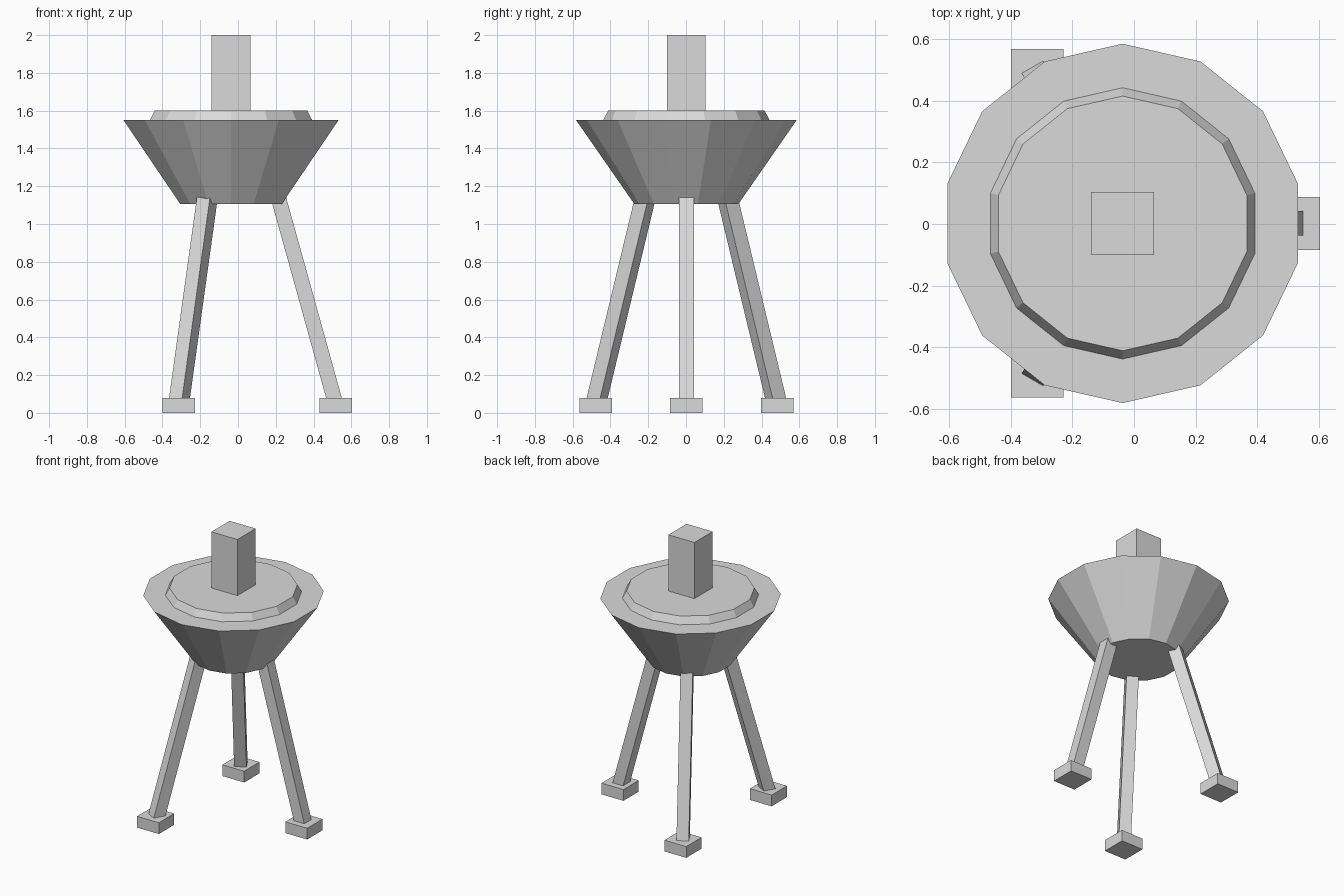
import bpy
from math import radians, pi, cos, sin
from mathutils import Vector, Matrix

if "Cube" in bpy.data.objects:
    bpy.data.objects.remove(bpy.data.objects["Cube"], do_unlink=True)

CX, CY = -0.037, 0.002   # axis of the body
SIDES = 14

grey = bpy.data.materials.new("light_grey")
grey.use_nodes = True
colour = (0.7, 0.7, 0.7, 1)
grey.diffuse_color = colour
grey.node_tree.nodes["Principled BSDF"].inputs["Base Color"].default_value = colour


def finish(name):
    obj = bpy.context.object
    obj.name = name
    obj.data.materials.append(grey)
    return obj


def frustum(name, r_low, r_high, z_low, z_high):
    bpy.ops.mesh.primitive_cone_add(
        vertices=SIDES, radius1=r_low, radius2=r_high, depth=z_high - z_low,
        location=(CX, CY, (z_low + z_high) / 2))
    return finish(name)


def box(name, centre, size):
    bpy.ops.mesh.primitive_cube_add(size=1)
    obj = finish(name)
    obj.data.transform(Matrix.Diagonal((*size, 1)))
    obj.location = centre
    return obj


# Bowl, raised lid and post
frustum("bowl", 0.275, 0.584, 1.105, 1.55)
frustum("lid", 0.441, 0.414, 1.55, 1.60)
box("post", (CX, CY, 1.80), (0.205, 0.205, 0.40))

# Three splayed legs on square feet
for side, degrees in (("left", 0), ("back_right", 120), ("front_right", 240)):
    a = radians(degrees)
    out = Vector((cos(a), sin(a), 0))
    axis = Vector((CX, CY, 0))
    box(side + "_foot", axis + out * 0.555 + Vector((0, 0, 0.04)), (0.172, 0.172, 0.08))
    low = axis + out * 0.556 + Vector((0, 0, 0.04))
    high = axis + out * 0.234 + Vector((0, 0, 1.20))
    leg = box(side + "_leg", (low + high) / 2, (0.08, 0.08, (high - low).length))
    tilt = (high - low).angle(Vector((0, 0, 1)))
    leg.rotation_euler = (0, -tilt, a)
